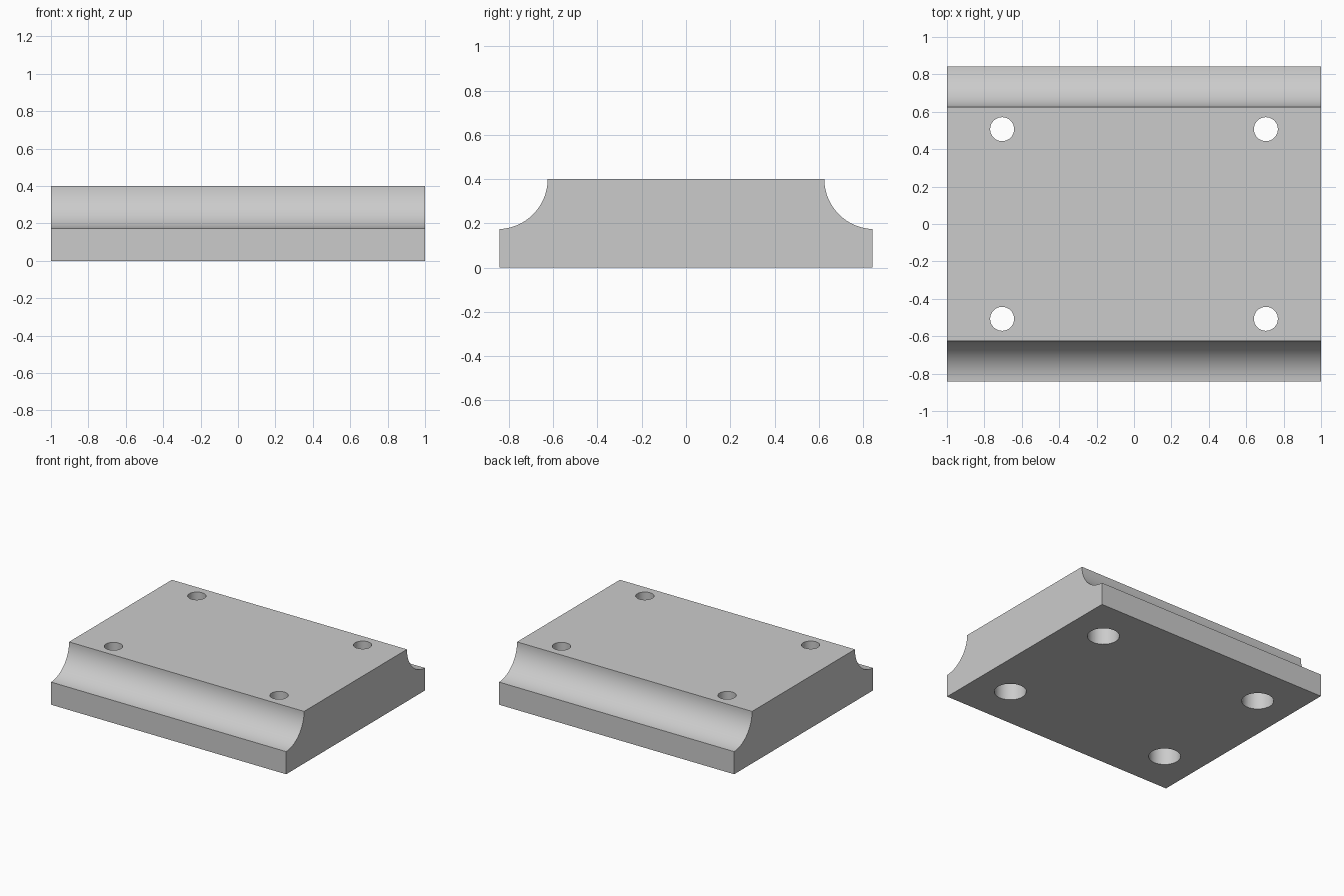
import bpy, bmesh
from math import radians, sin, cos, pi

if "Cube" in bpy.data.objects:
    bpy.data.objects.remove(bpy.data.objects["Cube"], do_unlink=True)

HALF_Y, HEIGHT = 0.843, 0.4
COVE_R = 0.226
HOLE_X, HOLE_Y = 0.705, 0.507

grey = bpy.data.materials.new("plain grey")
grey.use_nodes = True
colour = (0.6, 0.6, 0.6, 1)
grey.diffuse_color = colour
grey.node_tree.nodes["Principled BSDF"].inputs["Base Color"].default_value = colour

# Half profile: flat bottom edge, then a concave quarter round up to the top
cove_y = HALF_Y + 0.008
half = [(HALF_Y, 0)]
for i in range(25):
    a = pi / 2 * i / 24
    half.append((min(HALF_Y, cove_y - COVE_R * sin(a)), HEIGHT - COVE_R * cos(a)))
profile = half + [(-y, z) for y, z in reversed(half)]

# Block: profile extruded along x
bm = bmesh.new()
face = bm.faces.new([bm.verts.new((-1, y, z)) for y, z in profile])
ext = bmesh.ops.extrude_face_region(bm, geom=[face])
verts = [g for g in ext["geom"] if isinstance(g, bmesh.types.BMVert)]
bmesh.ops.translate(bm, vec=(2, 0, 0), verts=verts)
bmesh.ops.remove_doubles(bm, verts=bm.verts, dist=0.0005)
bmesh.ops.recalc_face_normals(bm, faces=bm.faces)
mesh = bpy.data.meshes.new("mounting_block")
bm.to_mesh(mesh)
bm.free()
block = bpy.data.objects.new("mounting_block", mesh)
bpy.context.collection.objects.link(block)
mesh.materials.append(grey)
bpy.context.view_layer.objects.active = block


def drill(x, y, radius, z0, z1):
    """Cut a round vertical hole through the block between two heights."""
    bpy.ops.mesh.primitive_cylinder_add(vertices=48, radius=radius, depth=z1 - z0,
                                        location=(x, y, (z0 + z1) / 2))
    cutter = bpy.context.object
    cutter.name = "hole_cutter"
    cutter.hide_render = True
    cutter.data.materials.append(grey)
    cut = block.modifiers.new("hole", "BOOLEAN")
    cut.operation, cut.solver, cut.object = "DIFFERENCE", "EXACT", cutter
    bpy.context.view_layer.objects.active = block
    bpy.ops.object.modifier_apply(modifier=cut.name)
    bpy.data.objects.remove(cutter, do_unlink=True)


# Four screw holes, each with a wider counterbore from below
for sx in (-1, 1):
    for sy in (-1, 1):
        drill(sx * HOLE_X, sy * HOLE_Y, 0.064, -0.1, HEIGHT + 0.1)
        drill(sx * HOLE_X, sy * HOLE_Y, 0.112, -0.1, 0.2)

bpy.ops.object.select_all(action="DESELECT")
block.select_set(True)
bpy.context.view_layer.objects.active = block
bpy.ops.object.shade_smooth_by_angle(angle=radians(30))
